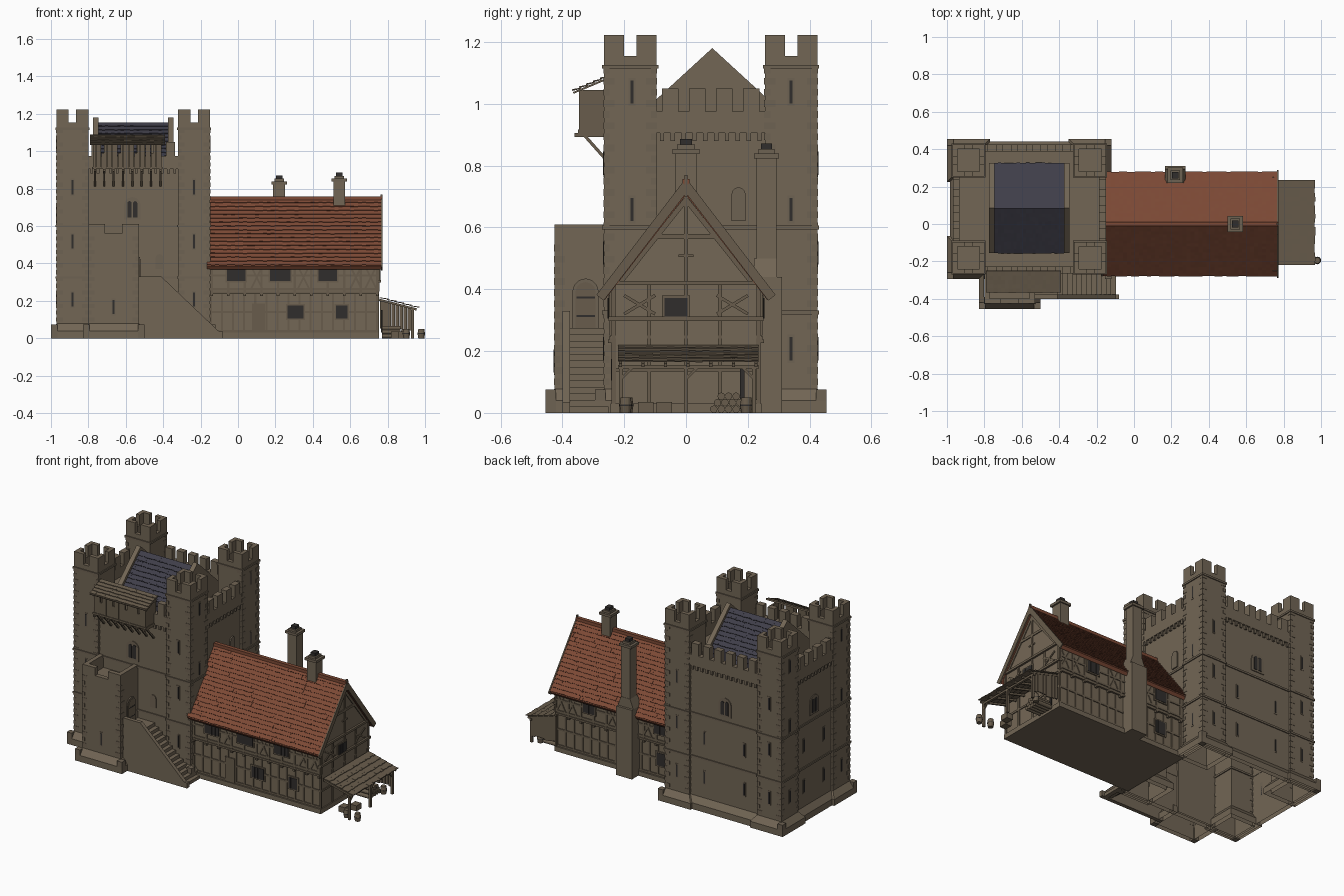
import bpy, bmesh, math, random
from mathutils import Vector as V, Matrix as M

if "Cube" in bpy.data.objects:
    bpy.data.objects.remove(bpy.data.objects["Cube"])
random.seed(4)

def material(name, r, g, b):
    m = bpy.data.materials.new(name)
    m.diffuse_color = (r, g, b, 1)
    m.use_nodes = True
    m.node_tree.nodes["Principled BSDF"].inputs["Base Color"].default_value = m.diffuse_color
    return m
STONE = material("stone", .168, .132, .09)
TRIM = material("dressed_stone", .155, .122, .085)
PLASTER = material("plaster", .175, .137, .092)
WOOD = material("timber", .14, .108, .072)
TILE = material("clay_tile", .205, .068, .036)
SLATE = material("slate", .05, .048, .066)
DARK = material("dark_opening", .03, .027, .025)

parts = {}
def part(name, mat):
    return parts.setdefault(name, (bmesh.new(), mat))[0]

def box(name, mat, x0, x1, y0, y1, z0, z1, hollow=False):
    bm = part(name, mat)
    mx = M.Translation(((x0+x1)/2, (y0+y1)/2, (z0+z1)/2)) @ M.Diagonal((x1-x0, y1-y0, z1-z0, 1))
    vs = bmesh.ops.create_cube(bm, size=1, matrix=mx)['verts']
    if hollow:  # open underside
        low = {v for v in vs if v.co.z < (z0+z1)/2}
        bmesh.ops.delete(bm, geom=[f for f in vs[0].link_faces[:] + [g for v in vs for g in v.link_faces]
                                   if f.is_valid and all(v in low for v in f.verts)][:1], context='FACES_ONLY')

def prism(name, mat, pts, vec):
    bm = part(name, mat)
    a = [bm.verts.new(V(p)) for p in pts]
    b = [bm.verts.new(V(p) + V(vec)) for p in pts]
    n = len(a)
    bm.faces.new(a); bm.faces.new(b[::-1])
    for i in range(n):
        bm.faces.new((a[i], b[i], b[(i+1) % n], a[(i+1) % n]))

def bar(name, mat, p, q, w, h, side=(1, 0, 0)):
    # box from p to q, width w along side, thickness h
    p, q, s = V(p), V(q), V(side).normalized()
    d = (q-p).normalized()
    n = s.cross(d).normalized()
    mx = M((s*w, d*(q-p).length, n*h)).transposed().to_4x4()
    bmesh.ops.create_cube(part(name, mat), size=1, matrix=M.Translation((p+q)/2) @ mx)

def plinth(name, mat, x0, x1, y0, y1, g):
    # splayed skirt: upright foot, slope back to the wall, open inside
    bm = part(name, mat)
    loops = [[bm.verts.new((x, y, z)) for x, y in ((x0-k, y0-k), (x1+k, y0-k), (x1+k, y1+k), (x0-k, y1+k))]
             for z, k in ((0, g), (.04, g), (.078, .001))]
    for a, b in zip(loops, loops[1:]):
        for i in range(4):
            bm.faces.new((a[i], a[(i+1) % 4], b[(i+1) % 4], b[i]))

def face_pt(side, c, u, z):
    return V((c, u, z)) if side[0] == 'x' else V((u, c, z))
def out(side, t):
    t = t if side[1] == '+' else -t
    return V((t, 0, 0)) if side[0] == 'x' else V((0, t, 0))

def plate(name, mat, side, c, u0, u1, z0, z1, t=.004):
    prism(name, mat, [face_pt(side, c, u, z) for u, z in ((u0, z0), (u1, z0), (u1, z1), (u0, z1))], out(side, t))
def strip(name, mat, side, c, u0, z0, u1, z1, w=.014, t=.005):
    bar(name, mat, face_pt(side, c, u0, z0), face_pt(side, c, u1, z1), t*2, w, out(side, 1))
def arch(name, mat, side, c, u, z0, w, h, t):
    pts = [(u-w/2, z0), (u+w/2, z0)] + [(u+w/2*math.cos(a*math.pi/6), z0+h-w/2+w/2*math.sin(a*math.pi/6)) for a in range(7)]
    prism(name, mat, [face_pt(side, c, a, b) for a, b in pts], out(side, t))

def shingles(name, mat, o, along, down, rows, cols, th=.005):
    o, along, down = V(o), V(along), V(down)
    n = along.cross(down).normalized()
    if n.z < 0: n = -n
    w = along.length/cols
    for r in range(rows):
        for c in range(cols):
            p = o + along*((c+.5)/cols) + down*(r/rows) + n*.001
            q = p + down*((1.1+random.uniform(-.07, .07))/rows) + n*(th+random.uniform(-.0006, .0006))
            bar(name, mat, p, q, w, th*.8, along)

# ---- keep: open-bottomed shell with corner turrets
X0, X1, Y0, Y1 = -.957, -.163, -.252, .412
def ring(name, mat, x0, x1, y0, y1, z0, z1, t):
    box(name, mat, x0, x1, y0, y0+t, z0, z1); box(name, mat, x0, x1, y1-t, y1, z0, z1)
    box(name, mat, x0, x0+t, y0+t, y1-t, z0, z1); box(name, mat, x1-t, x1, y0+t, y1-t, z0, z1)
box("keep_walls", STONE, X0, X1, Y0, Y1, 0, .912, True)
plinth("keep_plinth", STONE, X0, X1, Y0, Y1, .028)
for z in (.325, .6):
    ring("string_courses", TRIM, X0-.006, X1+.006, Y0-.006, Y1+.006, z-.006, z+.006, .008)

def quoin(cx, cy, dx, dy, i):
    # one corner stone wrapping both faces; dx, dy point inwards
    a, b = ((.034, .018), (.018, .034))[i % 2]
    z = .09+i*.036
    xs, ys = sorted((cx-dx*.002, cx+dx*a)), sorted((cy-dy*.002, cy+dy*.001))
    box("quoins", TRIM, *xs, *ys, z, z+.022)
    xs, ys = sorted((cx-dx*.002, cx+dx*.001)), sorted((cy-dy*.002, cy+dy*b))
    box("quoins", TRIM, *xs, *ys, z, z+.022)

for tx in (-.97, -.32):
    for ty in (-.265, .255):
        x1, y1 = tx+.17, ty+.17
        box("turrets", STONE, tx, x1, ty, y1, 0, 1.09, True)
        plinth("turret_plinths", STONE, tx, x1, ty, y1, .03)
        # block at the outermost foot
        ox, oy = (tx-.03 if tx < -.5 else x1-.005), (ty-.03 if ty < 0 else y1-.005)
        box("plinth_blocks", TRIM, ox, ox+.035, oy, oy+.035, 0, .075)
        ring("turret_parapets", STONE, tx, x1, ty, y1, 1.09, 1.155, .025)
        for sx in (tx, x1-.065):
            for yy in (ty, y1-.025):
                box("turret_merlons", STONE, sx, sx+.065, yy, yy+.025, 1.155, 1.222)
        for sy in (ty, y1-.065):
            for xx in (tx, x1-.025):
                box("turret_merlons", STONE, xx, xx+.025, sy, sy+.065, 1.155, 1.222)
        for z in (.325, .6, 1.12):
            ring("turret_courses", TRIM, tx-.006, x1+.006, ty-.006, y1+.006, z-.006, z+.006, .008)
        for i in range(29):
            for cx, dx in ((tx, 1), (x1, -1)):
                for cy, dy in ((ty, 1), (y1, -1)):
                    if not (X0 < cx < X1 and Y0 < cy < Y1):
                        quoin(cx, cy, dx, dy, i)

# ---- parapets, merlons and corbels between turrets
for side, c, u0, u1, n in (('y-', Y0, -.80, -.32, 6), ('y+', Y1, -.80, -.32, 6), ('x-', X0, -.095, .255, 4), ('x+', X1, -.095, .255, 4)):
    ci = c - out(side, .025).dot(V((1, 1, 0)))
    plate("keep_parapet", STONE, side, ci, u0, u1, .905, .975, .037)
    p = (u1-u0)/n
    for i in range(n):
        plate("keep_merlons", STONE, side, ci, u0+p*(i+.2), u0+p*(i+.8), .975, 1.05, .037)
    k = n*2+2
    for i in range(k):
        plate("corbels", TRIM, side, c, u0+(i+.3)*(u1-u0)/k, u0+(i+.7)*(u1-u0)/k, .88, .906, .011)

# ---- keep roof with stone gables
prism("keep_roof_core", SLATE, [(-.76, -.15, .912), (-.76, .32, .912), (-.76, .32, .93), (-.76, .085, 1.15), (-.76, -.15, .93)], (.40, 0, 0))
for s in (-1, 1):
    shingles("keep_slates", SLATE, (-.745, .085, 1.152), (.37, 0, 0), (0, s*.235, -.22), 11, 22)
for x in (-.775, -.375):
    prism("keep_gables", STONE, [(x, -.155, .91), (x, .325, .91), (x, .325, .96), (x, .085, 1.18), (x, -.155, .96)], (.03, 0, 0))

# ---- slits and arched windows
def slit(side, c, u, z, h=.075):
    plate("slit_frames", TRIM, side, c, u-.011, u+.011, z-.008, z+h+.008, .002)
    plate("slits", DARK, side, c, u-.005, u+.005, z, z+h, .004)
def twin(side, c, u, z, w=.09, h=.12):
    arch("window_surrounds", TRIM, side, c, u, z, w, h, .005)
    for s in (-1, 1):
        arch("window_lights", DARK, side, c, u+s*w*.17, z+.012, w*.25, h*.72, .008)
for side, c, us in (('y-', -.265, (-.885, -.235)), ('y+', .425, (-.885, -.235)), ('x-', -.97, (-.18, .34)), ('x+', -.15, (-.175, .34))):
    for u in us:
        for z in ((1.0, .62, .17) if side[0] == 'x' else (.77, .48, .17)):
            slit(side, c, u, z)
twin('y-', Y0, -.565, .635); twin('y+', Y1, -.565, .635); twin('x-', X0, .08, .635)
arch("window_surrounds", TRIM, 'x+', X1, .17, .62, .045, .11, .008)
for u, z in ((-.665, .335), (-.42, .37)):
    arch("window_surrounds", TRIM, 'y-', Y0, u, z, .04, .08, .005)
    slit('y-', Y0, u, z+.01, .05)
for u in (-.7, -.42):
    slit('y+', Y1, u, .42); slit('y+', Y1, u, .17)
for u in (-.02, .18):
    slit('x-', X0, u, .43); slit('x-', X0, u, .17)

# ---- timber hoarding on the front parapet
box("hoarding_floor", WOOD, -.78, -.405, -.35, -.24, .905, .917)
for i in range(25):
    x = -.775+i*.0147
    top = .99 if i % 6 == 3 else 1.05
    box("hoarding_planks", WOOD, x, x+.0142, -.347+random.uniform(0, .002), -.335, .915, top)
for x in (-.775, -.418):
    box("hoarding_ends", WOOD, x, x+.01, -.34, -.25, .915, 1.045)
for i in range(8):
    x = -.765+i*.05
    bar("hoarding_braces", WOOD, (x, -.335, .905), (x, -.255, .815), .01, .01)
    box("hoarding_joists", WOOD, x-.006, x+.006, -.36, -.24, .893, .905)
bar("hoarding_roof", WOOD, (-.59, -.365, 1.035), (-.59, -.25, 1.083), .40, .006)
shingles("hoarding_shingles", WOOD, (-.79, -.25, 1.087), (.40, 0, 0), (0, -.112, -.047), 5, 20)

# ---- forebuilding with door, landing and stair
FX0, FX1, FY = -.80, -.53, -.425
box("forebuilding_walls", STONE, FX0, FX1, FY, -.24, 0, .53, True)
for x in (FX0, FX1-.028):
    box("forebuilding_parapet", STONE, x, x+.028, FY, -.25, .53, .61)
box("forebuilding_parapet", STONE, FX0, FX1, FY, FY+.028, .53, .56)
for x in (FX0, FX1-.09):
    box("forebuilding_merlons", STONE, x, x+.09, FY, FY+.028, .56, .61)
plinth("forebuilding_plinth", STONE, FX0, FX1, FY, -.28, .03)
for x in (FX0-.03, FX1-.005):
    box("plinth_blocks", TRIM, x, x+.035, FY-.03, FY+.005, 0, .075)
slit('y-', FY, -.665, .13)
for i in range(13):
    quoin(FX0, FY, 1, 1, i); quoin(FX1, FY, -1, 1, i)
arch("door_surround", TRIM, 'x+', FX1, -.325, .275, .085, .16, .006)
arch("keep_door", WOOD, 'x+', FX1, -.325, .275, .065, .148, .009)
for z in (.31, .37):
    plate("door_straps", DARK, 'x+', FX1, -.355, -.295, z, z+.006, .010)
box("stair_landing", STONE, FX1-.01, -.41, -.39, -.25, .235, .275)
for i in range(12):
    x = -.41+i*.026
    z = .275-(i+1)*.0212
    box("stair_steps", STONE, x, x+.028, -.38, -.25, max(0, z-.035), z)
prism("stair_wall", STONE, [(FX1, -.40, 0), (FX1, -.40, .33), (-.41, -.40, .33), (-.10, -.40, .035), (-.08, -.40, .035), (-.08, -.40, 0)], (0, .024, 0))

# ---- house body
box("house_footing", STONE, -.16, .755, -.245, .245, 0, .03)
box("house_lower", PLASTER, -.16, .748, -.232, .232, .03, .25)
box("house_upper", PLASTER, -.16, .752, -.243, .243, .24, .405)
prism("house_gable", PLASTER, [(.722, -.243, .40), (.722, .243, .40), (.722, 0, .712)], (.03, 0, 0))
RS = 1.304
for s in (-1, 1):
    prism("house_roof_core", TILE, [(-.165, 0, .742), (-.165, s*.275, .742-.275*RS), (-.165, s*.262, .725-.275*RS), (-.165, 0, .705)], (.93, 0, 0))
    shingles("house_tiles", TILE, (-.165, 0, .745), (.935, 0, 0), (0, s*.272, -.272*RS), 17, 44)
    bar("bargeboards", WOOD, (.768, 0, .735), (.768, s*.278, .735-.278*RS), .008, .03)
box("ridge_tiles", TILE, -.165, .77, -.012, .012, .738, .757)
box("gable_finial", WOOD, .762, .772, -.005, .005, .70, .77)

# ---- timber frame
for side, sg in (('y-', -1), ('y+', 1)):
    lo, up = sg*.232, sg*.243
    for z, c in ((.037, lo), (.14, lo), (.243, up), (.262, up), (.335, up), (.392, up)):
        strip("frame_rails", WOOD, side, c, -.15, z, .75, z, .012)
    for i in range(16):
        u = -.145+i*.0593
        strip("frame_studs", WOOD, side, lo, u, .03, u, .24, .011)
    for i in range(11):
        u = -.14+i*.0885
        strip("frame_studs", WOOD, side, up, u, .25, u, .40, .013)
        box("jetty_joists", WOOD, u-.007, u+.007, min(lo, sg*.252), max(lo, sg*.252), .226, .238)
    for u in (.07, .32, .60, .68):
        strip("frame_braces", WOOD, side, up, u, .265, u+.06, .385, .01)
        strip("frame_braces", WOOD, side, up, u+.06, .265, u, .385, .01)

def window(side, c, u0, u1, z0, z1):
    plate("house_window_frames", WOOD, side, c, u0-.008, u1+.008, z0-.008, z1+.008, .007)
    plate("house_window_panes", DARK, side, c, u0, u1, z0, z1, .009)
    for i in range(1, 4):
        u = u0+(u1-u0)*i/4
        strip("window_bars", DARK, side, c, u, z0, u, z1, .003, .0105)
for u0, u1 in ((-.06, .04), (.17, .28), (.43, .53)):
    window('y-', -.243, u0, u1, .305, .372)
for u0, u1 in ((.265, .35), (.525, .585)):
    window('y-', -.232, u0, u1, .105, .175)
window('y+', .243, -.03, .05, .305, .372); window('y+', .243, .47, .55, .305, .372)
window('y+', .232, -.03, .04, .10, .18)
plate("house_door", WOOD, 'y-', -.232, .075, .145, .03, .185, .008)
# east end framing
E = .752
for z in (.305, .42):
    strip("end_rails", WOOD, 'x+', E, -.25, z, .25, z, .014, .012)
strip("end_rails", WOOD, 'x+', E, -.115, .57, .115, .57, .016)
strip("end_rails", WOOD, 'x+', .748, -.235, .14, .235, .14, .012)
for u in (-.235, -.12, 0, .11, .235):
    strip("end_studs", WOOD, 'x+', .748, u, .03, u, .25, .013)
    strip("end_studs", WOOD, 'x+', E, u, .25, u, .42, .013)
for s in (-1, 1):
    strip("end_braces", WOOD, 'x+', E, s*.2, .32, s*.1, .38, .01)
    strip("end_braces", WOOD, 'x+', E, s*.1, .32, s*.2, .38, .01)
    strip("end_braces", WOOD, 'x+', E, 0, .69, s*.215, .42, .016)
strip("end_studs", WOOD, 'x+', E, 0, .42, 0, .70, .014)
strip("gable_cross", WOOD, 'x+', E, -.025, .508, .025, .508, .008)
window('x+', E, -.07, .005, .31, .372)

# ---- chimneys
def chimney(x0, x1, y0, y1, z0, z1):
    box("chimneys", STONE, x0, x1, y0, y1, z0, z1)
    box("chimney_caps", TRIM, x0-.01, x1+.01, y0-.008, y1+.008, z1-.012, z1+.004)
    box("chimney_collars", TRIM, x0+.006, x1-.006, y0+.006, y1-.006, z1, z1+.018)
    box("chimney_pots", DARK, x0+.015, x1-.015, y0+.015, y1-.015, z1+.015, z1+.036)
chimney(.51, .573, -.035, .035, .65, .85)
chimney(.188, .252, .228, .293, .44, .835)
box("chimney_breast", STONE, .165, .275, .22, .31, 0, .44)
prism("chimney_shoulder", STONE, [(.165, .22, .44), (.275, .22, .44), (.252, .22, .5), (.188, .22, .5)], (0, .075, 0))

# ---- lean-to at the east end
shingles("lean_to_roof", WOOD, (.755, -.22, .216), (0, .455, 0), (.207, 0, -.054), 5, 20)
for i in range(7):
    y = -.212+i*.073
    bar("lean_to_rafters", WOOD, (.755, y, .206), (.955, y, .154), .01, .012, (0, 1, 0))
box("lean_to_beam", WOOD, .925, .94, -.22, .235, .142, .155)
for y in (-.21, .0, .22):
    box("lean_to_posts", WOOD, .926, .94, y-.007, y+.007, 0, .145)
    bar("lean_to_braces", WOOD, (.933, y, .11), (.933, y+(.035 if y < .1 else -.035), .145), .008, .008)
for i in range(8):
    x = .758+i*.021
    box("lean_to_boards", WOOD, x, x+.019, .222, .229, .04+random.uniform(0, .012), .20-i*.0055)

# ---- yard clutter: barrels, logs, crates
def cyl(name, mat, p, r1, r2, h, rot=M()):
    bmesh.ops.create_cone(part(name, mat), cap_ends=True, segments=12, radius1=r1, radius2=r2, depth=h,
                          matrix=M.Translation(p) @ rot.to_4x4())
for x, y in ((.98, -.195), (.90, -.19), (.89, .195)):
    cyl("barrels", WOOD, (x, y, .0125), .016, .02, .025)
    cyl("barrels", WOOD, (x, y, .0375), .02, .016, .025)
    cyl("barrel_hoops", DARK, (x, y, .025), .0203, .0203, .004)
side_rot = M.Rotation(math.pi/2, 4, 'Y')
for j in range(3):
    for i in range(5-j):
        cyl("log_pile", WOOD, (.82, .09+i*.024+j*.012, .012+j*.021), .012, .012, .10, side_rot)
for x, y in ((.84, -.13), (.88, -.07)):
    box("crates", WOOD, x-.022, x+.022, y-.025, y+.025, 0, .035)
box("tool_rack", DARK, .765, .772, .175, .19, .03, .15)

# ---- finish parts into objects
for name, (bm, mat) in parts.items():
    bmesh.ops.recalc_face_normals(bm, faces=bm.faces)
    me = bpy.data.meshes.new(name)
    bm.to_mesh(me); bm.free()
    me.materials.append(mat)
    bpy.context.collection.objects.link(bpy.data.objects.new(name, me))
